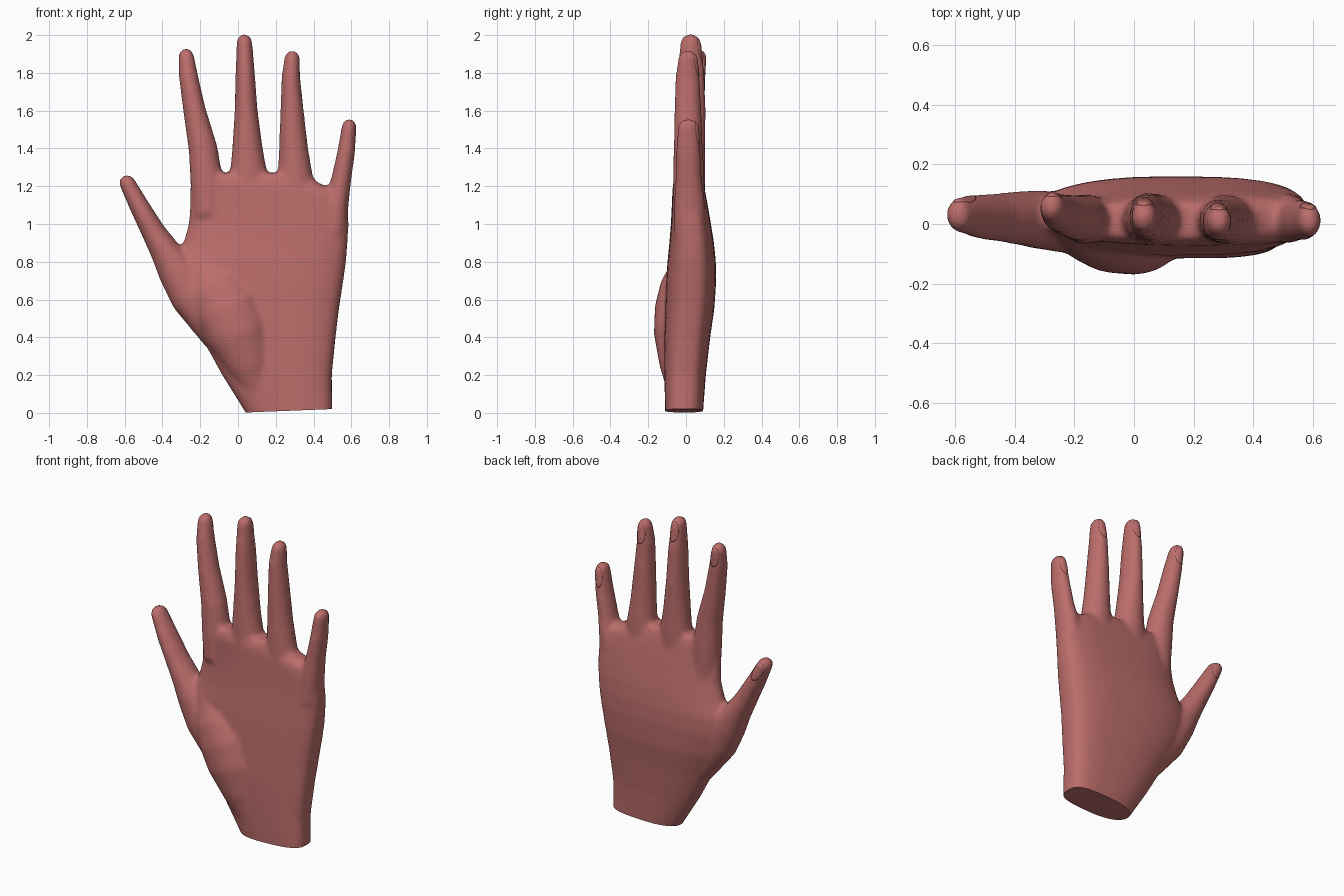
import bpy, bmesh, math
from mathutils import Vector
from mathutils.bvhtree import BVHTree

if "Cube" in bpy.data.objects:
    bpy.data.objects.remove(bpy.data.objects["Cube"])

skin = bpy.data.materials.new("skin")
skin.diffuse_color = (0.50, 0.155, 0.147, 1)
skin.use_nodes = True
skin.node_tree.nodes["Principled BSDF"].inputs["Base Color"].default_value = skin.diffuse_color
SEG = 32


def loft(bm, rings):
    """Skin a list of closed rings and cap both ends."""
    loops = [[bm.verts.new(p) for p in r] for r in rings]
    for a, b in zip(loops, loops[1:]):
        for i in range(SEG):
            j = (i + 1) % SEG
            bm.faces.new((a[i], a[j], b[j], b[i]))
    bm.faces.new(loops[0][::-1])
    bm.faces.new(loops[-1])


def limb(bm, pts):
    """Tapered limb through (x, y, z, half width, half depth), round at the end."""
    pts = list(pts)
    d = (Vector(pts[-1][:3]) - Vector(pts[-2][:3])).normalized()
    x, y, z, w, h = pts[-1]
    for k in range(1, 6):
        a = k / 5 * math.radians(84)
        o = Vector((x, y, z)) + d * w * 1.1 * math.sin(a)
        pts.append((*o, w * math.cos(a), h * math.cos(a)))
    rings = []
    for i, (x, y, z, w, h) in enumerate(pts):
        p, q = pts[max(i - 1, 0)], pts[min(i + 1, len(pts) - 1)]
        t = Vector((q[0] - p[0], 0, q[2] - p[2])).normalized()
        side = Vector((t.z, 0, -t.x))
        rings.append([Vector((x, y, z)) + side * (w * math.cos(a)) + Vector((0, h * math.sin(a), 0))
                      for a in (2 * math.pi * k / SEG for k in range(SEG))])
    loft(bm, rings)


def palm_ring(z, xl, xr, yf, yb):
    """Section with a soft thumb edge and a fuller outer edge."""
    cx, cy, w, h = (xl + xr) / 2, (yf + yb) / 2, (xr - xl) / 2, (yb - yf) / 2
    ring = []
    for k in range(SEG):
        a = 2 * math.pi * k / SEG
        c, s = math.cos(a), math.sin(a)
        e = 2 / 3.2 if c > 0 else 2 / 2.3
        ring.append((cx + math.copysign(abs(c) ** e, c) * w,
                     cy + math.copysign(abs(s) ** e, s) * h, z))
    return ring


bm = bmesh.new()
# palm: z, left, right, front, back
loft(bm, [palm_ring(*r) for r in (
    (-0.12, 0.12, 0.50, -0.11, 0.085), (0.0, 0.04, 0.50, -0.11, 0.09),
    (0.2, -0.085, 0.497, -0.115, 0.105), (0.4, -0.195, 0.517, -0.115, 0.128),
    (0.55, -0.285, 0.535, -0.11, 0.15), (0.7, -0.34, 0.558, -0.105, 0.16),
    (0.8, -0.34, 0.572, -0.098, 0.158), (0.9, -0.29, 0.58, -0.088, 0.148),
    (1.0, -0.262, 0.586, -0.08, 0.132), (1.1, -0.255, 0.58, -0.075, 0.115),
    (1.17, -0.255, 0.54, -0.072, 0.102), (1.22, -0.252, 0.42, -0.068, 0.09),
    (1.27, -0.245, 0.38, -0.05, 0.07))])

# fleshy mound below the thumb
limb(bm, [(0.11, -0.04, 0.08, 0.05, 0.05), (0.06, -0.04, 0.25, 0.12, 0.10),
          (0.0, -0.04, 0.42, 0.17, 0.13), (-0.06, -0.035, 0.56, 0.18, 0.13),
          (-0.13, -0.02, 0.68, 0.15, 0.115), (-0.19, 0.0, 0.78, 0.10, 0.08)])

# thumb and fingers
digits = {
    "thumb": [(-0.10, 0.0, 0.42, 0.10, 0.09), (-0.24, 0.005, 0.62, 0.12, 0.10),
              (-0.32, 0.015, 0.75, 0.105, 0.098), (-0.385, 0.02, 0.855, 0.08, 0.09),
              (-0.447, 0.022, 0.957, 0.064, 0.082), (-0.52, 0.025, 1.09, 0.053, 0.075),
              (-0.585, 0.03, 1.215, 0.043, 0.058)],
    "index": [(-0.155, 0.015, 1.05, 0.085, 0.08), (-0.165, 0.017, 1.22, 0.087, 0.083),
              (-0.185, 0.02, 1.4, 0.077, 0.077), (-0.23, 0.03, 1.6, 0.060, 0.07),
              (-0.262, 0.042, 1.78, 0.051, 0.062), (-0.274, 0.055, 1.885, 0.042, 0.05)],
    "middle": [(0.06, 0.015, 1.05, 0.10, 0.085), (0.057, 0.018, 1.24, 0.103, 0.085),
               (0.05, 0.02, 1.4, 0.081, 0.083), (0.043, 0.024, 1.6, 0.061, 0.081),
               (0.038, 0.025, 1.8, 0.051, 0.074), (0.034, 0.024, 1.96, 0.042, 0.054)],
    "ring": [(0.31, 0.015, 1.05, 0.09, 0.085), (0.303, 0.015, 1.24, 0.095, 0.083),
             (0.294, 0.012, 1.4, 0.077, 0.077), (0.286, 0.010, 1.6, 0.062, 0.072),
             (0.28, 0.008, 1.78, 0.049, 0.064), (0.286, 0.010, 1.875, 0.041, 0.052)],
    "little": [(0.505, 0.02, 0.95, 0.07, 0.085), (0.525, 0.018, 1.12, 0.062, 0.082),
               (0.547, 0.014, 1.24, 0.053, 0.07), (0.573, 0.012, 1.38, 0.047, 0.066),
               (0.588, 0.012, 1.515, 0.039, 0.056)],
}
for path in digits.values():
    limb(bm, path)
bmesh.ops.recalc_face_normals(bm, faces=bm.faces)
mesh = bpy.data.meshes.new("hand")
bm.to_mesh(mesh)
bm.free()
hand = bpy.data.objects.new("hand", mesh)
bpy.context.collection.objects.link(hand)

# fuse the parts into one soft skin
fuse = hand.modifiers.new("fuse", 'REMESH')
fuse.mode = 'VOXEL'
fuse.voxel_size = 0.013
soften = hand.modifiers.new("soften", 'SMOOTH')
soften.factor = 0.5
soften.iterations = 10
dg = bpy.context.evaluated_depsgraph_get()
mesh = bpy.data.meshes.new_from_object(hand.evaluated_get(dg))
hand.modifiers.clear()
hand.data = mesh

# cut the wrist flat on a slight slant
bm = bmesh.new()
bm.from_mesh(mesh)
cut = bmesh.ops.bisect_plane(bm, geom=bm.verts[:] + bm.edges[:] + bm.faces[:],
                             plane_co=(0.04, 0, 0.002), plane_no=(-0.04, 0, 1), clear_inner=True)
bmesh.ops.edgeloop_fill(bm, edges=[e for e in cut["geom_cut"] if isinstance(e, bmesh.types.BMEdge)])
bmesh.ops.recalc_face_normals(bm, faces=bm.faces)
bm.to_mesh(mesh)
tree = BVHTree.FromBMesh(bm)
bm.free()


def finish(ob):
    ob.data.materials.clear()
    ob.data.materials.append(skin)
    bpy.ops.object.select_all(action='DESELECT')
    ob.select_set(True)
    bpy.context.view_layer.objects.active = ob
    bpy.ops.object.shade_smooth_by_angle(angle=math.radians(40))


finish(hand)

# nails: thin oval plates laid on the back of each tip
for name, path in digits.items():
    tip, prev = Vector(path[-1][:3]), Vector(path[-2][:3])
    t = Vector((tip.x - prev.x, 0, tip.z - prev.z)).normalized()
    side = Vector((t.z, 0, -t.x))
    w, l = path[-1][3] * 0.72, 0.062
    centre = tip - t * 0.035
    bm = bmesh.new()
    rows = []
    for k in range(6):
        ring = []
        for i in range(20):
            a, r = 2 * math.pi * i / 20, (k + 0.3) / 5.3
            p = centre + side * (w * r * math.cos(a)) + t * (l * r * math.sin(a))
            hit = tree.ray_cast(Vector((p.x, 1, p.z)), Vector((0, -1, 0)))
            q = hit[0] if hit[0] else p
            ring.append(bm.verts.new(q + Vector((0, 0.003, 0))))
        rows.append(ring)
    bm.faces.new(rows[0])
    for a, b in zip(rows, rows[1:]):
        for i in range(20):
            j = (i + 1) % 20
            bm.faces.new((a[i], b[i], b[j], a[j]))
    bmesh.ops.recalc_face_normals(bm, faces=bm.faces)
    if sum(f.normal.y for f in bm.faces) < 0:
        bmesh.ops.reverse_faces(bm, faces=bm.faces)
    me = bpy.data.meshes.new(name + "_nail")
    bm.to_mesh(me)
    bm.free()
    nail = bpy.data.objects.new(name + "_nail", me)
    bpy.context.collection.objects.link(nail)
    thick = nail.modifiers.new("thickness", 'SOLIDIFY')
    thick.thickness = 0.007
    finish(nail)
